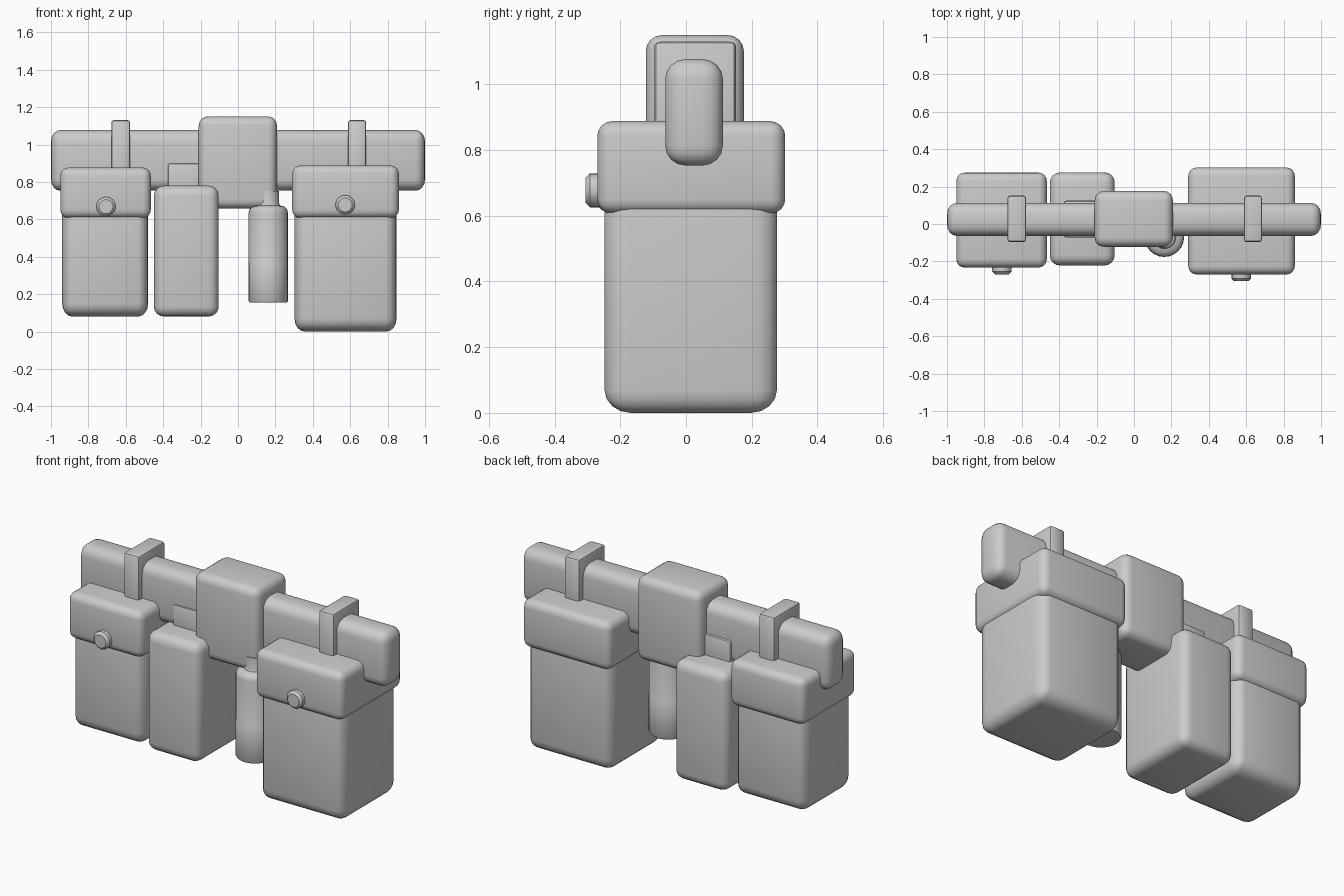
import bpy, bmesh, math
from mathutils import Vector, Matrix

if "Cube" in bpy.data.objects:
    bpy.data.objects.remove(bpy.data.objects["Cube"])


def finish(name, bm, angle=35):
    bmesh.ops.recalc_face_normals(bm, faces=bm.faces)
    me = bpy.data.meshes.new(name)
    bm.to_mesh(me)
    bm.free()
    ob = bpy.data.objects.new(name, me)
    bpy.context.collection.objects.link(ob)
    bpy.ops.object.select_all(action='DESELECT')
    ob.select_set(True)
    bpy.context.view_layer.objects.active = ob
    bpy.ops.object.shade_smooth_by_angle(angle=math.radians(angle))
    return ob


def rounded_box(name, x, y, z, r, segments=4):
    """Box from (min, max) ranges; r is the corner radius along each axis."""
    r = Vector((r, r, r)) if isinstance(r, float) else Vector(r)
    size = [b - a for a, b in (x, y, z)]
    bm = bmesh.new()
    bmesh.ops.create_cube(bm, size=1)
    bmesh.ops.scale(bm, vec=[s / k for s, k in zip(size, r)], verts=bm.verts)
    bmesh.ops.bevel(bm, geom=bm.edges[:], offset=1, segments=segments,
                    profile=0.5, affect='EDGES')
    bmesh.ops.scale(bm, vec=r, verts=bm.verts)
    bmesh.ops.translate(bm, vec=[(a + b) / 2 for a, b in (x, y, z)], verts=bm.verts)
    return finish(name, bm)


def lathe(name, profile, loc, sides, tilt=0):
    """Spin a (radius, height) profile about z, then tilt about x."""
    bm = bmesh.new()
    vs = [bm.verts.new((rad, 0, h)) for rad, h in profile]
    es = [bm.edges.new(p) for p in zip(vs, vs[1:])]
    bmesh.ops.spin(bm, geom=vs + es, axis=(0, 0, 1), cent=(0, 0, 0),
                   angle=2 * math.pi, steps=sides, use_duplicate=False)
    bmesh.ops.remove_doubles(bm, verts=bm.verts, dist=1e-4)
    bmesh.ops.transform(bm, verts=bm.verts,
                        matrix=Matrix.Translation(loc) @ Matrix.Rotation(tilt, 4, 'X'))
    return finish(name, bm)


# Belt and buckle
rounded_box("belt", (-1, 1), (-0.063, 0.112), (0.753, 1.077), (0.05, 0.062, 0.06))
rounded_box("buckle", (-0.21, 0.208), (-0.122, 0.176), (0.657, 1.15), 0.048)

# Two lidded pouches: body, lid, belt loop and snap button
pouches = [
    ("left", (-0.94, -0.48), (-0.21, 0.252), 0.08,
     (-0.95, -0.466), (-0.233, 0.275), (0.606, 0.877), (-0.677, -0.577), (-0.706, 0.668)),
    ("right", (0.302, 0.848), (-0.248, 0.277), 0.0,
     (0.29, 0.86), (-0.27, 0.302), (0.606, 0.888), (0.588, 0.685), (0.573, 0.677)),
]
for side, bx, by, bz, lx, ly, lz, sx, (kx, kz) in pouches:
    rounded_box(side + "_pouch_body", bx, by, (bz, 0.75), (0.055, 0.08, 0.07))
    rounded_box(side + "_pouch_lid", lx, ly, lz, 0.045)
    rounded_box(side + "_belt_loop", sx, (-0.097, 0.152), (0.7, 1.13), (0.012, 0.02, 0.012), 2)
    lathe(side + "_snap_button",
          [(0, -0.03), (0.052, -0.03), (0.052, 0.022), (0.038, 0.036), (0, 0.036)],
          (kx, ly[0], kz), 16, math.pi / 2)

# Narrow middle pouch with its hanging tab
rounded_box("narrow_pouch", (-0.45, -0.103), (-0.222, 0.276), (0.08, 0.78), 0.055)
rounded_box("narrow_pouch_tab", (-0.375, -0.178), (-0.072, 0.125), (0.7, 0.9), 0.012, 2)

# Bottle hanging beside the buckle
lathe("bottle",
      [(0, 0.155), (0.1, 0.155), (0.106, 0.165), (0.106, 0.37), (0.105, 0.372),
       (0.105, 0.635), (0.1, 0.655), (0.085, 0.668), (0.062, 0.674), (0.057, 0.69),
       (0.057, 0.752), (0, 0.752)],
      (0.162, -0.07, 0), 24)
